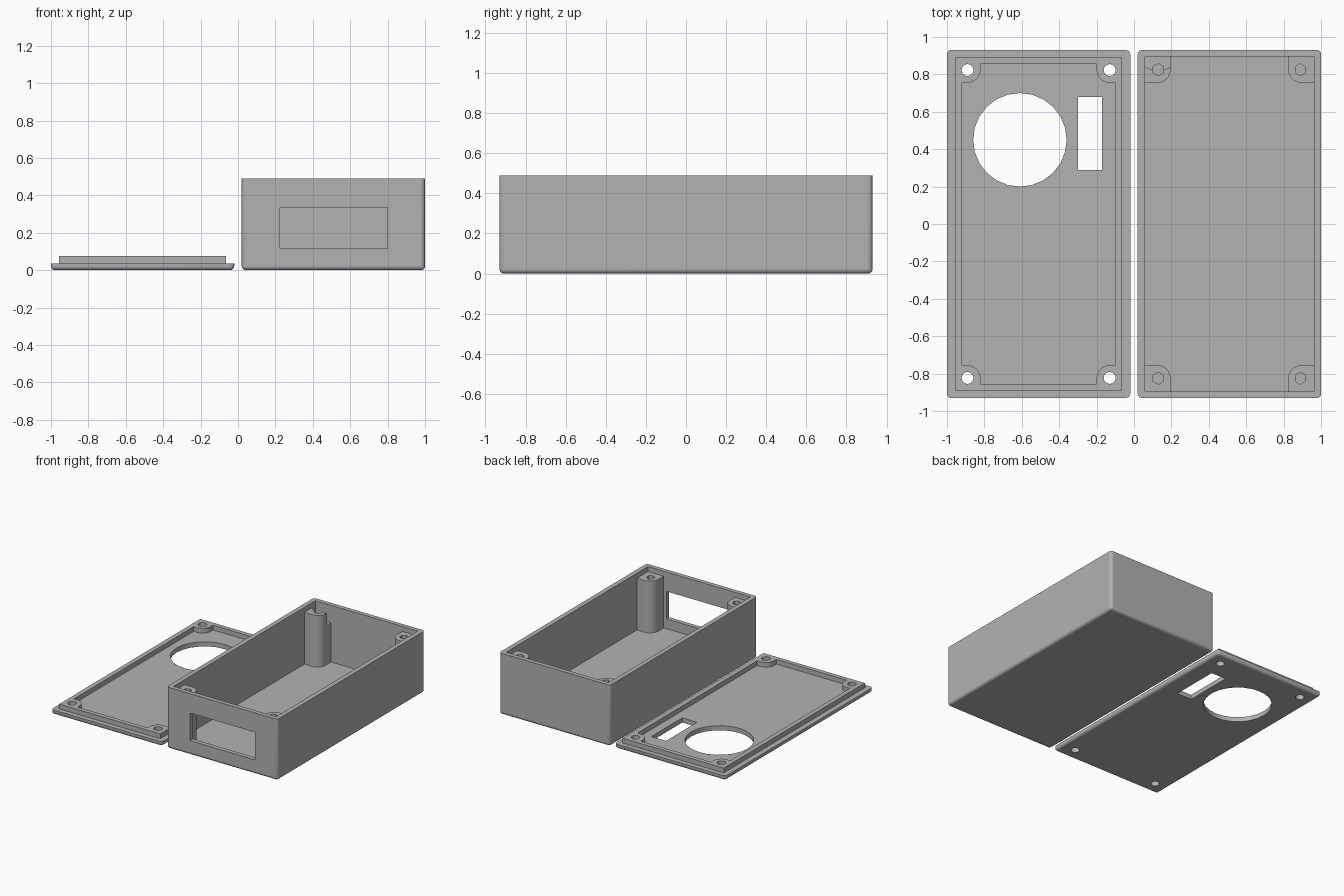
import bpy, bmesh, math

if "Cube" in bpy.data.objects:
    bpy.data.objects.remove(bpy.data.objects["Cube"], do_unlink=True)

grey = bpy.data.materials.new("plain grey plastic")
grey.use_nodes = True
grey.diffuse_color = (0.45, 0.45, 0.45, 1)
grey.node_tree.nodes["Principled BSDF"].inputs["Base Color"].default_value = (0.45, 0.45, 0.45, 1)

HALF_W, HALF_L = 0.49, 0.93
CX = 0.51


def add_object(name, bm):
    bmesh.ops.recalc_face_normals(bm, faces=bm.faces)
    mesh = bpy.data.meshes.new(name)
    bm.to_mesh(mesh)
    bm.free()
    mesh.materials.append(grey)
    obj = bpy.data.objects.new(name, mesh)
    bpy.context.scene.collection.objects.link(obj)
    return obj


def prism(name, outline, z0, z1):
    bm = bmesh.new()
    face = bm.faces.new([bm.verts.new((x, y, z0)) for x, y in outline])
    ext = bmesh.ops.extrude_face_region(bm, geom=[face])
    for v in ext["geom"]:
        if isinstance(v, bmesh.types.BMVert):
            v.co.z = z1
    return add_object(name, bm)


def block(name, x0, x1, y0, y1, z0, z1):
    return prism(name, [(x0, y0), (x1, y0), (x1, y1), (x0, y1)], z0, z1)


def cylinder(name, x, y, r, sides, z0, z1):
    angles = [math.pi / 2 + 2 * math.pi * i / sides for i in range(sides)]
    return prism(name, [(x + r * math.cos(a), y + r * math.sin(a)) for a in angles], z0, z1)


def rounded_body(name, cx, height):
    # Slab with rounded upright corners and a rounded bottom rim
    obj = block(name, cx - HALF_W, cx + HALF_W, -HALF_L, HALF_L, 0, height)
    bm = bmesh.new()
    bm.from_mesh(obj.data)
    edges = [e for e in bm.edges if min(v.co.z for v in e.verts) < 0.001]
    bmesh.ops.bevel(bm, geom=edges, offset=0.022, segments=4, profile=0.5, affect='EDGES')
    bm.to_mesh(obj.data)
    bm.free()
    return obj


def combine(target, tool, operation='DIFFERENCE'):
    mod = target.modifiers.new("combine", 'BOOLEAN')
    mod.operation, mod.solver, mod.object = operation, 'EXACT', tool
    bpy.context.view_layer.objects.active = target
    bpy.ops.object.modifier_apply(modifier=mod.name)
    bpy.data.objects.remove(tool, do_unlink=True)


def corners():
    return [(sx, sy) for sx in (-1, 1) for sy in (-1, 1)]


def hollow(target, cx, hx, hy, boss_x, boss_y, z0, z1, boss_top):
    # Pocket that leaves a screw boss standing in each corner
    pocket = block("pocket", cx - hx, cx + hx, -hy, hy, z0, z1)
    r = 0.07
    for sx, sy in corners():
        outline = [(0.6, boss_y), (0.6, 1), (boss_x, 1)]
        for i in range(9):
            a = math.pi + math.pi / 2 * i / 8
            outline.append((boss_x + r + r * math.cos(a), boss_y + r + r * math.sin(a)))
        boss = prism("boss", [(cx + sx * x, sy * y) for x, y in outline], z0 - 0.01, boss_top)
        combine(pocket, boss)
    combine(target, pocket)


def finish(obj):
    # Smooth only the small rounded faces
    bpy.ops.object.select_all(action='DESELECT')
    obj.select_set(True)
    bpy.context.view_layer.objects.active = obj
    bpy.ops.object.shade_smooth_by_angle(angle=math.radians(35))
    for p in obj.data.polygons:
        if p.area > 0.05 or abs(p.normal.z) > 0.999:
            p.use_smooth = False


# Open case with four screw posts
case = rounded_body("case", CX, 0.49)
hollow(case, CX, 0.4525, 0.895, 0.315, 0.755, 0.037, 0.6, 0.45)
for sx, sy in corners():
    combine(case, cylinder("screw_hole", CX + sx * 0.38, sy * 0.825, 0.032, 6, 0.1, 0.6))

# Front window opening
combine(case, block("window", 0.225, 0.80, -1, -0.87, 0.115, 0.335))

# Broken top on one back post
notch = [(0.0575, 0.845), (0.09, 0.825), (0.125, 0.85), (0.165, 0.825), (0.2, 0.845),
         (0.2, 0.895), (0.0575, 0.895)]
combine(case, prism("notch", notch, 0.35, 0.6))

# Lid with a raised locating lip
lid = rounded_body("lid", -CX, 0.037)
combine(lid, block("lip", -0.957, -0.063, -0.89, 0.89, 0.02, 0.075), 'UNION')
hollow(lid, -CX, 0.41, 0.855, 0.31, 0.755, 0.037, 0.2, 0.3)
for sx, sy in corners():
    combine(lid, cylinder("screw_hole", -CX + sx * 0.38, sy * 0.823, 0.032, 16, -0.1, 0.2))

# Round and slotted openings in the lid
combine(lid, cylinder("round_opening", -0.61, 0.45, 0.25, 24, -0.1, 0.2))
combine(lid, block("slot", -0.30, -0.17, 0.29, 0.68, -0.1, 0.2))

for part in (case, lid):
    finish(part)
